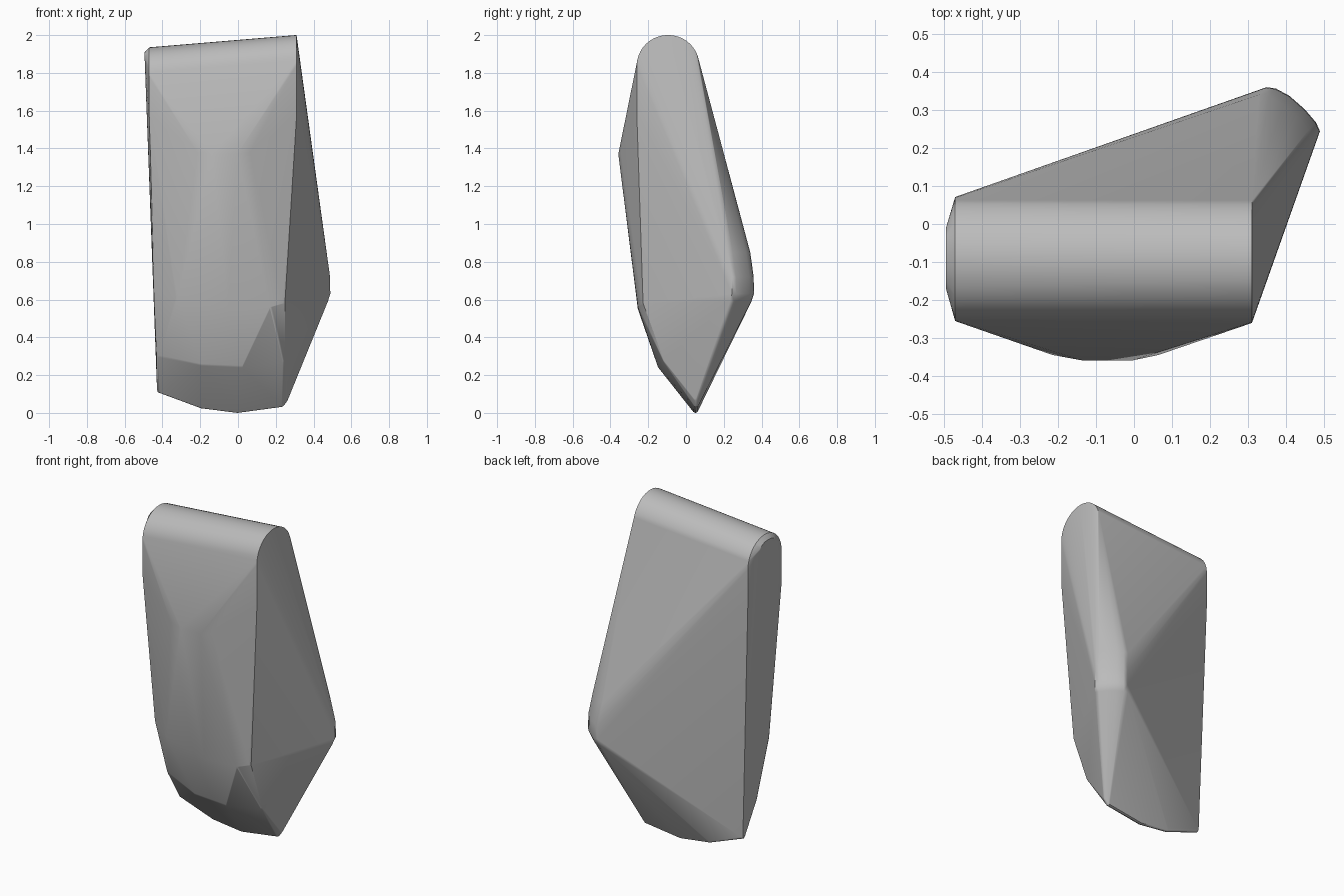
import bpy
import bmesh
import math
from mathutils import Vector

default_cube = bpy.data.objects.get("Cube")
if default_cube:
    bpy.data.objects.remove(default_cube, do_unlink=True)

stone_grey = bpy.data.materials.new("stone_grey")
stone_grey.use_nodes = True
stone_grey.diffuse_color = (0.5, 0.5, 0.5, 1)
stone_grey.node_tree.nodes["Principled BSDF"].inputs["Base Color"].default_value = (0.5, 0.5, 0.5, 1)

EDGE_RADIUS = 0.015
body = bmesh.new()


def add_points(points):
    """Add crisp control points to the hull."""
    for point in points:
        body.verts.new(point)


def add_round_points(points):
    """Add small balls just inside each point, so hull edges come out rounded."""
    for point in points:
        outer = Vector(point)
        middle = Vector((-0.08, 0, min(max(outer.z, 0.4), 1.6)))
        centre = outer + (middle - outer).normalized() * EDGE_RADIUS
        for i in range(8):
            turn = math.tau * i / 8
            for tilt in (-math.pi / 4, 0, math.pi / 4):
                ray = Vector((math.cos(turn) * math.cos(tilt),
                              math.sin(turn) * math.cos(tilt), math.sin(tilt)))
                body.verts.new(centre + ray * EDGE_RADIUS)
        for side in (-1, 1):
            body.verts.new(centre + Vector((0, 0, side * EDGE_RADIUS)))


def add_arch(x, y, z, half_width, height, steps=20):
    """Add a half ellipse standing across the rounded top."""
    for i in range(steps + 1):
        angle = math.pi * i / steps
        body.verts.new((x, y + half_width * math.cos(angle),
                        z + height * math.sin(angle)))


# Rounded top, running down slightly to the right end
add_arch(0.31, -0.095, 1.84, 0.165, 0.16)
add_arch(-0.47, -0.092, 1.78, 0.163, 0.155)
add_arch(-0.494, -0.09, 1.87, 0.08, 0.04, 8)

# Upright corners below the rounded top
add_points([(0.31, -0.26, 1.57), (-0.47, -0.255, 1.57), (-0.47, 0.071, 1.58)])

# Bulging ridge of the front
add_round_points([(-0.22, -0.343, 1.38), (-0.14, -0.358, 1.37),
                  (0, -0.358, 1.37), (0.07, -0.343, 1.38)])

# Lower front, curving back to the keel
add_round_points([(-0.445, -0.17, 0.65), (-0.33, -0.235, 0.61), (-0.05, -0.255, 0.55),
                  (0.18, -0.25, 0.56), (0.25, -0.225, 0.58)])
add_round_points([(-0.43, -0.07, 0.3), (-0.2, -0.14, 0.25),
                  (0.03, -0.145, 0.24), (0.25, -0.11, 0.27)])

# Keel along the bottom
add_round_points([(-0.425, 0.045, 0.11), (-0.2, 0.05, 0.025), (0, 0.052, 0),
                  (0.24, 0.055, 0.035), (0.262, 0.055, 0.065)])

# Rounded shoulder at the back
for z, inset in ((0.59, 0.02), (0.63, 0.002), (0.72, 0.004), (0.85, 0.03)):
    add_points([(x - inset * 0.7, y - inset * 0.7, z) for x, y in
                ((0.35, 0.361), (0.375, 0.357), (0.41, 0.338),
                 (0.45, 0.303), (0.48, 0.268), (0.49, 0.245))])
add_points([(0.4, 0.29, 0.57)])

# Skin the points and drop those left inside
hull = bmesh.ops.convex_hull(body, input=body.verts[:])
bmesh.ops.delete(body, geom=[v for v in body.verts if not v.link_faces], context="VERTS")
bmesh.ops.remove_doubles(body, verts=body.verts[:], dist=0.001)
bmesh.ops.recalc_face_normals(body, faces=body.faces[:])

# Settle the body on the ground
lowest = min(v.co.z for v in body.verts)
bmesh.ops.translate(body, verts=body.verts[:], vec=(0, 0, -lowest))

mesh = bpy.data.meshes.new("stone_body")
body.to_mesh(mesh)
body.free()
mesh.materials.append(stone_grey)
stone = bpy.data.objects.new("stone_body", mesh)
bpy.context.collection.objects.link(stone)
bpy.ops.object.select_all(action="DESELECT")
stone.select_set(True)
bpy.context.view_layer.objects.active = stone
bpy.ops.object.shade_smooth_by_angle(angle=math.radians(35))
soften = stone.modifiers.new("even_shading", "WEIGHTED_NORMAL")
soften.keep_sharp = True
